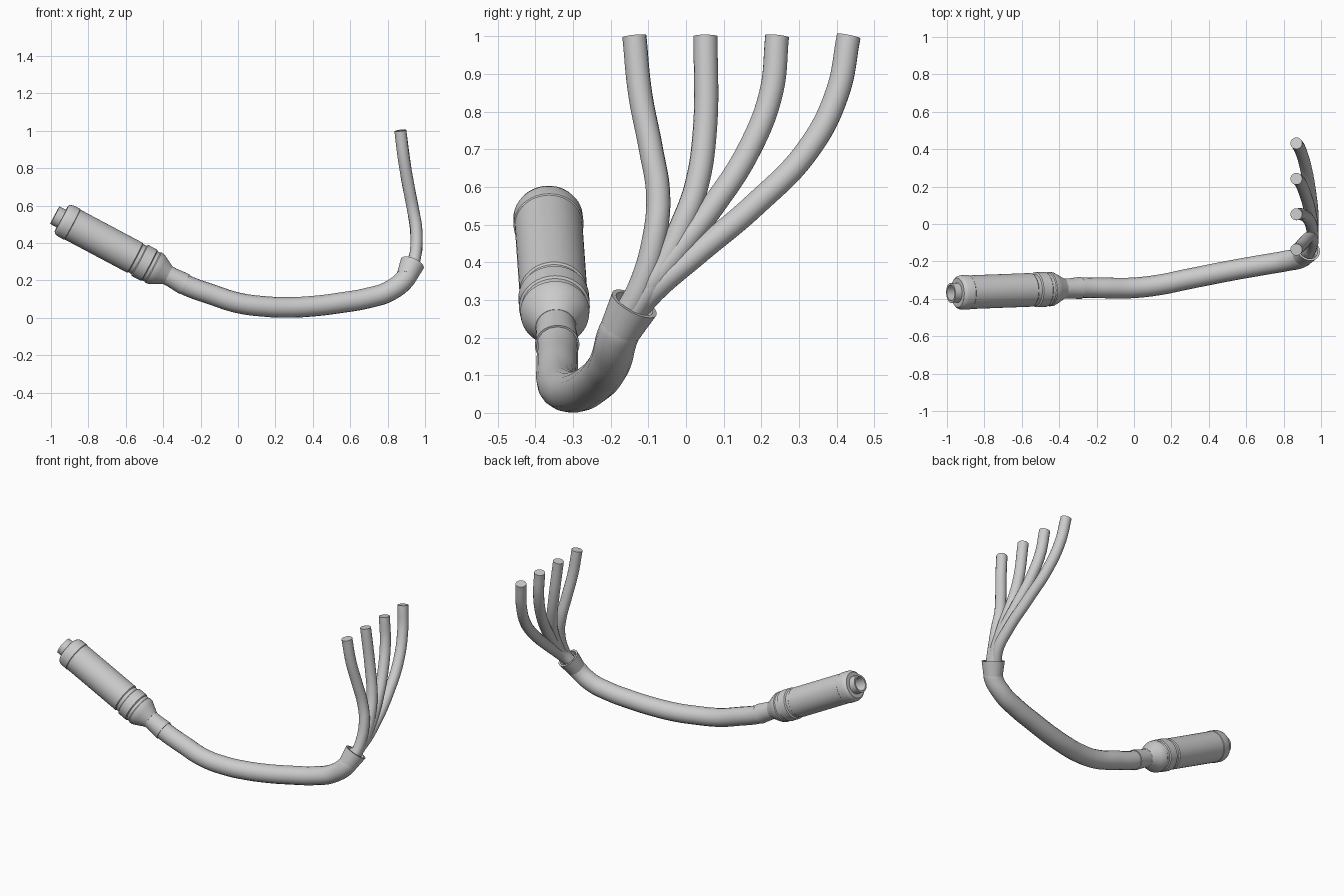
import bpy, bmesh
from math import cos, sin, tau
from mathutils import Vector

cube = bpy.data.objects.get("Cube")
if cube:
    bpy.data.objects.remove(cube, do_unlink=True)

grey = bpy.data.materials.new("plain_grey")
grey.use_nodes = True
grey.diffuse_color = (0.6, 0.6, 0.6, 1)
grey.node_tree.nodes["Principled BSDF"].inputs["Base Color"].default_value = (0.6, 0.6, 0.6, 1)


def finish(obj):
    """Give a mesh object its colour and smooth shading with sharp rims."""
    obj.data.materials.clear()
    obj.data.materials.append(grey)
    bpy.ops.object.select_all(action='DESELECT')
    obj.select_set(True)
    bpy.context.view_layer.objects.active = obj
    bpy.ops.object.shade_smooth_by_angle(angle=0.6)
    return obj


def link_mesh(name, bm):
    mesh = bpy.data.meshes.new(name)
    bmesh.ops.recalc_face_normals(bm, faces=bm.faces)
    bm.to_mesh(mesh)
    bm.free()
    obj = bpy.data.objects.new(name, mesh)
    bpy.context.collection.objects.link(obj)
    return obj


def lathe(name, profile, origin, axis, sides=48):
    """Turn a (distance, radius) profile about an axis; both ends are closed."""
    bm = bmesh.new()
    rings = [[bm.verts.new((r * cos(tau * i / sides), r * sin(tau * i / sides), t))
              for i in range(sides)] for t, r in profile]
    for a, b in zip(rings, rings[1:]):
        for i in range(sides):
            j = (i + 1) % sides
            bm.faces.new((a[i], a[j], b[j], b[i]))
    bm.faces.new(rings[0])
    bm.faces.new(rings[-1])
    obj = link_mesh(name, bm)
    obj.rotation_mode = 'QUATERNION'
    obj.rotation_quaternion = axis.to_track_quat('Z', 'Y')
    obj.location = origin
    return finish(obj)


def tube(name, points, radius, end_scale=1.0):
    """Sweep a round section along a smooth path, with flat caps."""
    curve = bpy.data.curves.new(name + "_path", 'CURVE')
    curve.dimensions = '3D'
    curve.bevel_depth = radius
    curve.bevel_resolution = 6
    curve.resolution_u = 10
    curve.use_fill_caps = True
    spline = curve.splines.new('BEZIER')
    spline.bezier_points.add(len(points) - 1)
    for bp, p in zip(spline.bezier_points, points):
        bp.co = p
        bp.handle_left_type = bp.handle_right_type = 'AUTO'
    spline.bezier_points[-1].radius = end_scale
    path = bpy.data.objects.new(name + "_path", curve)
    bpy.context.collection.objects.link(path)
    bpy.context.view_layer.update()
    graph = bpy.context.evaluated_depsgraph_get()
    mesh = bpy.data.meshes.new_from_object(path.evaluated_get(graph))
    bpy.data.objects.remove(path, do_unlink=True)
    obj = bpy.data.objects.new(name, mesh)
    bpy.context.collection.objects.link(obj)
    return finish(obj)


# Connector: hollow nose, rounded rim, barrel, grip rings and tapered shoulder
front = Vector((-0.944, -0.367, 0.53))
boot_end = Vector((-0.286, -0.342, 0.18))
axis = (boot_end - front).normalized()
lathe("connector_body", [
    (0.07, 0.001), (0.07, 0.042), (-0.04, 0.042), (-0.04, 0.053),
    (0.0, 0.053), (0.0, 0.078), (0.008, 0.087), (0.022, 0.092), (0.064, 0.093),
    (0.067, 0.090), (0.445, 0.090), (0.45, 0.085), (0.47, 0.085),
    (0.475, 0.094), (0.53, 0.094), (0.535, 0.088), (0.552, 0.088),
    (0.557, 0.092), (0.575, 0.090), (0.595, 0.080), (0.635, 0.058),
    (0.645, 0.054), (0.645, 0.001)], front, axis)

# Flared strain relief behind the connector
lathe("strain_relief", [(0.62, 0.001), (0.62, 0.053), (0.67, 0.053),
                        (0.745, 0.059), (0.745, 0.001)], front, axis)

# Locating key inside the nose
bm = bmesh.new()
bmesh.ops.create_cube(bm, size=1)
bmesh.ops.scale(bm, vec=(0.02, 0.014, 0.09), verts=bm.verts)
bmesh.ops.translate(bm, vec=(0, 0.036, 0.02), verts=bm.verts)
key = link_mesh("nose_key", bm)
key.rotation_mode = 'QUATERNION'
key.rotation_quaternion = axis.to_track_quat('Z', 'Y')
key.location = front
finish(key)

# Main cable
rim = Vector((0.932, -0.137, 0.290))
out = Vector((0.36, 0.44, 0.82)).normalized()
tube("main_cable", [
    boot_end - axis * 0.03, boot_end + axis * 0.02, (-0.15, -0.342, 0.128),
    (0, -0.341, 0.080), (0.15, -0.323, 0.060), (0.27, -0.298, 0.0555),
    (0.4, -0.272, 0.062), (0.54, -0.245, 0.079), (0.7, -0.217, 0.107),
    (0.81, -0.198, 0.143), rim - out * 0.09, rim - out * 0.04], 0.055, 0.9)

# Open collar where the cable splits
lathe("split_collar", [(-0.085, 0.001), (-0.085, 0.055), (0, 0.066),
                       (0, 0.054), (-0.03, 0.050), (-0.03, 0.001)], rim, out)

# Four wires fanning out: (y, z) bends per wire, x follows height
wire_bends = [
    [(-0.120, 0.34), (-0.083, 0.47), (-0.074, 0.58), (-0.093, 0.70), (-0.122, 0.85), (-0.137, 1)],
    [(-0.095, 0.34), (-0.058, 0.40), (-0.010, 0.50), (0.027, 0.60), (0.050, 0.75), (0.052, 1)],
    [(-0.092, 0.34), (-0.030, 0.42), (0.072, 0.55), (0.168, 0.70), (0.226, 0.85), (0.242, 1)],
    [(-0.080, 0.33), (0.025, 0.42), (0.180, 0.55), (0.325, 0.70), (0.402, 0.85), (0.432, 1)],
]
heights = [(0.25, 0.92), (0.34, 0.949), (0.45, 0.957), (0.60, 0.932), (0.80, 0.893), (1, 0.868)]


def x_at(z):
    for (z0, x0), (z1, x1) in zip(heights, heights[1:]):
        if z <= z1:
            return x0 + (x1 - x0) * (z - z0) / (z1 - z0)
    return heights[-1][1]


for n, bends in enumerate(wire_bends):
    spread = Vector((0.012 * (-1) ** n, 0.006 * (n - 1.5), 0))
    start = rim - out * 0.04 + spread
    tube(f"wire_{n + 1}", [start] + [(x_at(z), y, z) for y, z in bends], 0.032)
